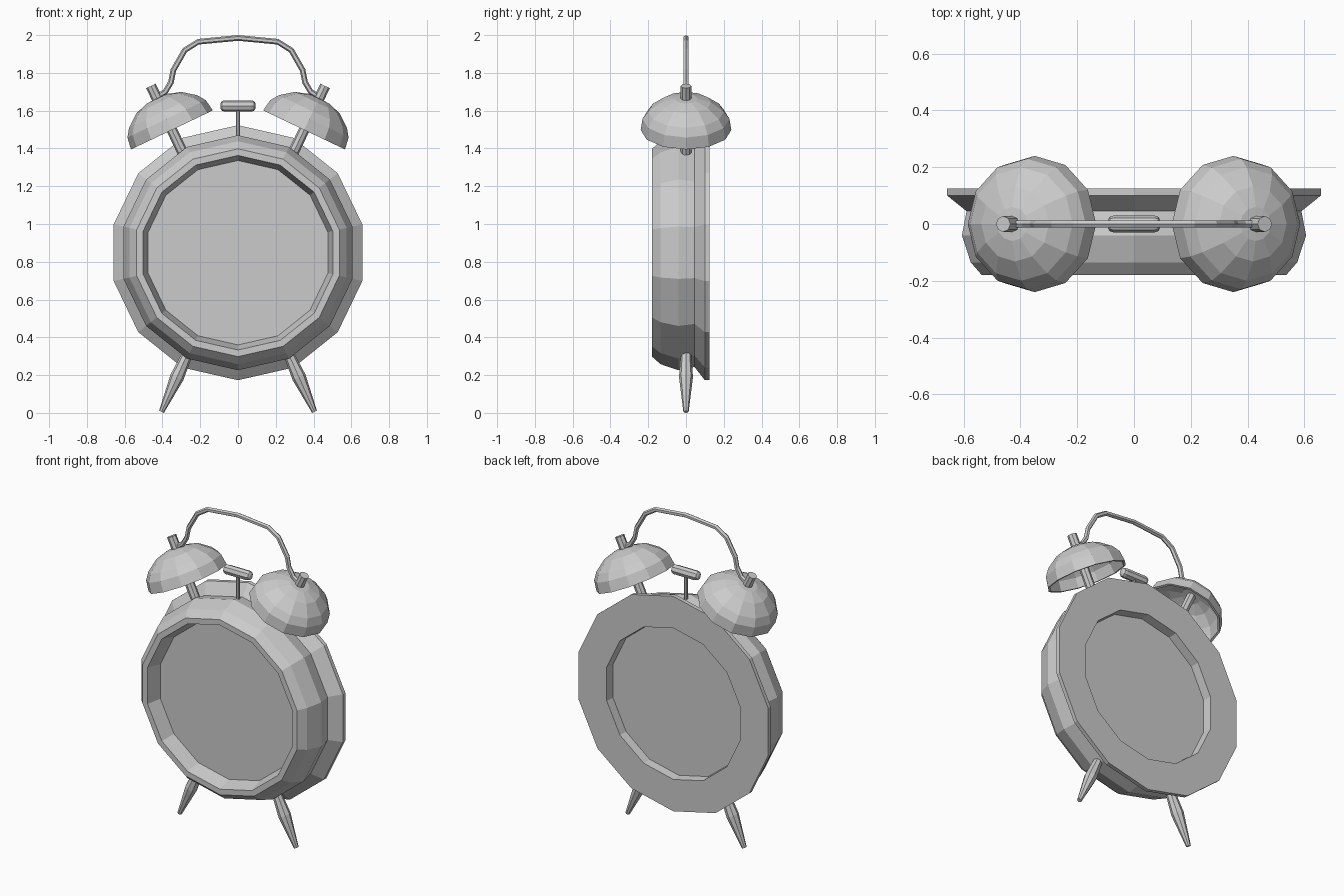
import bpy, bmesh, math
from mathutils import Vector

if "Cube" in bpy.data.objects:
    bpy.data.objects.remove(bpy.data.objects["Cube"])


def finish(bm, name):
    bmesh.ops.recalc_face_normals(bm, faces=bm.faces)
    me = bpy.data.meshes.new(name)
    bm.to_mesh(me)
    bm.free()
    ob = bpy.data.objects.new(name, me)
    bpy.context.collection.objects.link(ob)
    return ob


def lathe(name, profile, sides, origin, axis, caps=True, closed=False):
    """Revolve (radius, height) points around an axis lying in the XZ plane or along Y."""
    bm = bmesh.new()
    o, a = Vector(origin), Vector(axis).normalized()
    u = Vector((0, 0, 1)) if abs(a.y) > 0.9 else Vector((0, 1, 0)).cross(a)
    w = a.cross(u)
    rings = []
    for r, h in profile:
        ring = []
        for i in range(sides):
            t = 2 * math.pi * i / sides
            ring.append(bm.verts.new(o + a * h + (u * math.cos(t) + w * math.sin(t)) * r))
        rings.append(ring)
    pairs = list(zip(rings, rings[1:]))
    if closed:
        pairs.append((rings[-1], rings[0]))
    for p, q in pairs:
        for i in range(sides):
            j = (i + 1) % sides
            bm.faces.new((p[i], p[j], q[j], q[i]))
    if caps and not closed:
        bm.faces.new(rings[0])
        if len(rings) > 1:
            bm.faces.new(rings[-1])
    return finish(bm, name)


def tube(name, path, radius, sides):
    """Sweep a round section along a path in the XZ plane."""
    bm = bmesh.new()
    pts = [Vector((x, 0, z)) for x, z in path]
    rings = []
    for k, p in enumerate(pts):
        d = (pts[min(k + 1, len(pts) - 1)] - pts[max(k - 1, 0)]).normalized()
        n = Vector((0, 1, 0)).cross(d)
        rings.append([bm.verts.new(p + radius * (n * math.cos(2 * math.pi * i / sides)
                      + Vector((0, 1, 0)) * math.sin(2 * math.pi * i / sides)))
                      for i in range(sides)])
    for p, q in zip(rings, rings[1:]):
        for i in range(sides):
            j = (i + 1) % sides
            bm.faces.new((p[i], p[j], q[j], q[i]))
    bm.faces.new(rings[0])
    bm.faces.new(rings[-1])
    return finish(bm, name)


# Case: 14-sided drum with front rim and flared back flange
C, Y = (0, 0, 0.848), (0, 1, 0)
lathe("case", [(0.488, -0.09), (0.515, -0.18), (0.55, -0.18), (0.59, -0.135),
               (0.622, -0.04), (0.605, 0.045), (0.675, 0.10), (0.675, 0.125),
               (0.475, 0.125), (0.47, 0.07)], 14, C, Y, caps=False)
lathe("dial", [(0.488, -0.09)], 14, C, Y)
lathe("back_cover", [(0.47, 0.07)], 14, C, Y)

for side, s in (("left", -1), ("right", 1)):
    # Bell: tilted hollow dome on a post with a knob end
    o, a = (s * 0.35, 0, 1.498), (s * 0.43, 0, 0.903)
    lathe(side + "_bell", [(0.24, 0), (0.23, 0.065), (0.2, 0.108), (0.132, 0.16), (0.06, 0.183),
                           (0.001, 0.186), (0.001, 0.172), (0.055, 0.17), (0.124, 0.148),
                           (0.188, 0.1), (0.217, 0.06), (0.227, 0)], 12, o, a, closed=True)
    lathe(side + "_bell_post", [(0.028, -0.135), (0.028, 0.258)], 8, o, a)
    # Splayed tapered leg
    lathe(side + "_leg", [(0.014, 0), (0.037, 0.2), (0.028, 0.33)], 8,
          (s * 0.405, 0, 0.006), (-s * 0.13, 0, 0.29))

# Carrying handle
half = [(0.44, 1.665), (0.385, 1.70), (0.355, 1.75), (0.342, 1.815),
        (0.282, 1.92), (0.21, 1.965)]
tube("handle", [(-x, z) for x, z in half] + [(0, 1.985)] + half[::-1], 0.015, 6)

# Hammer
lathe("hammer_stem", [(0.011, 1.42), (0.011, 1.61)], 8, (0, 0, 0), (0, 0, 1))
lathe("hammer_head", [(0.014, -0.092), (0.026, -0.085), (0.03, -0.07),
                      (0.03, 0.07), (0.026, 0.085), (0.014, 0.092)], 8,
      (0, 0, 1.625), (1, 0, 0))
